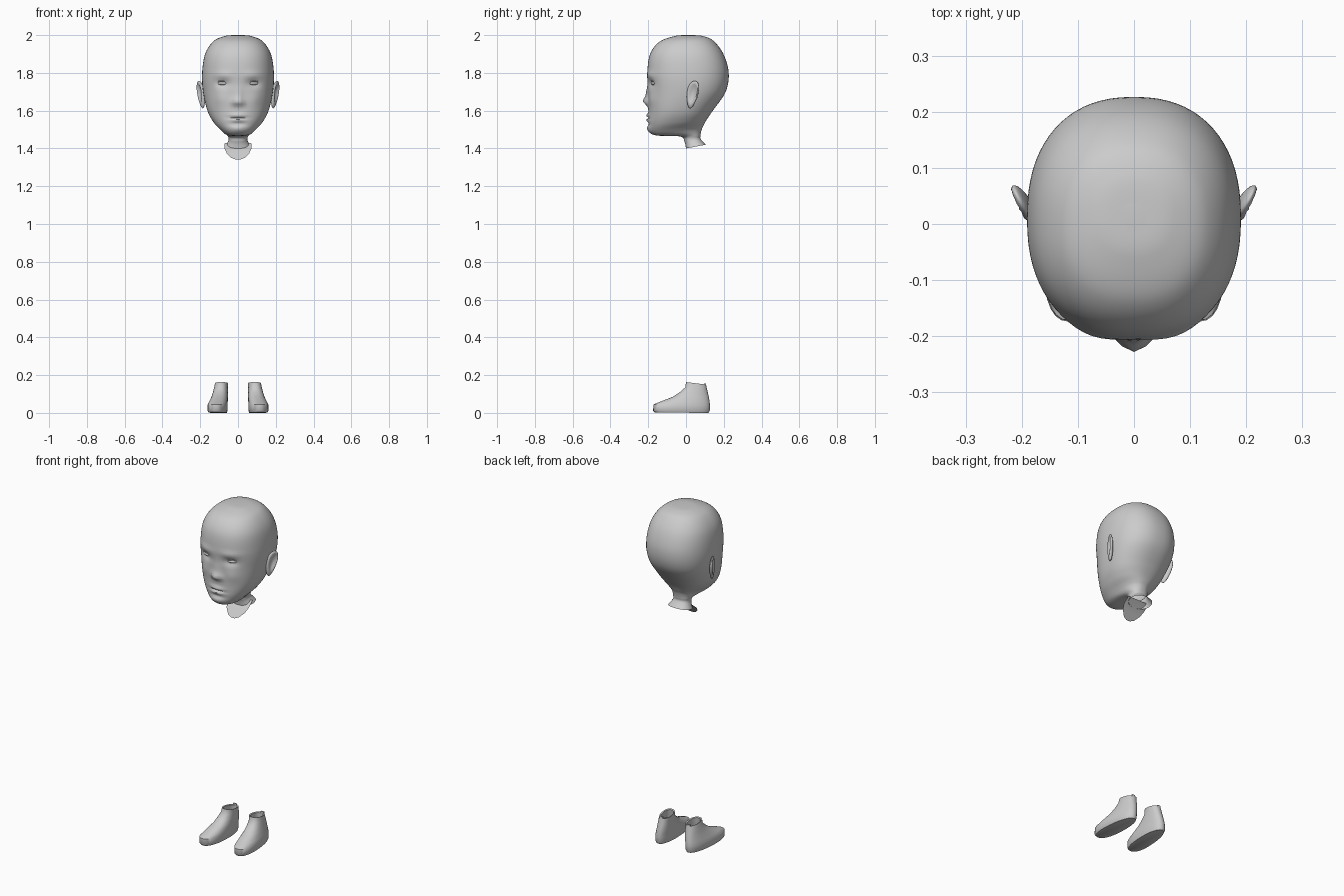
import bpy, bmesh, math
from mathutils import Matrix, Vector

cube = bpy.data.objects.get("Cube")
if cube:
    bpy.data.objects.remove(cube, do_unlink=True)

grey = bpy.data.materials.new("plain grey")
grey.use_nodes = True
colour = (0.6, 0.6, 0.6, 1)
grey.diffuse_color = colour
grey.node_tree.nodes["Principled BSDF"].inputs["Base Color"].default_value = colour


def finish(bm, name, angle=60):
    bmesh.ops.recalc_face_normals(bm, faces=bm.faces)
    mesh = bpy.data.meshes.new(name)
    bm.to_mesh(mesh)
    bm.free()
    mesh.materials.append(grey)
    obj = bpy.data.objects.new(name, mesh)
    bpy.context.collection.objects.link(obj)
    bpy.ops.object.select_all(action="DESELECT")
    obj.select_set(True)
    bpy.context.view_layer.objects.active = obj
    bpy.ops.object.shade_smooth_by_angle(angle=math.radians(angle))
    return obj


def spline(rows, steps):
    """Smoothly interpolate rows of numbers."""
    out = []
    for i in range(len(rows) - 1):
        a, b, c, d = (rows[min(max(i + k, 0), len(rows) - 1)] for k in (-1, 0, 1, 2))
        for s in range(steps):
            t = s / steps
            out.append([q + t * (r - p) / 2 + t * t * (p - 2.5 * q + 2 * r - d_ / 2)
                        + t ** 3 * (d_ - p + 3 * (q - r)) / 2
                        for p, q, r, d_ in zip(a, b, c, d)])
    return out + [list(rows[-1])]


def loft(rows, sides, power, cap_first=True):
    """Rows: front z, back z, front y, back y, half width, centre x."""
    bm = bmesh.new()
    rings = []
    for zf, zb, yf, yb, w, cx in rows:
        ring = []
        for i in range(sides):
            t = math.tau * i / sides
            s, c = math.sin(t), -math.cos(t)
            x = math.copysign(abs(s) ** (2 / power), s)
            y = math.copysign(abs(c) ** (2 / power), c)
            k = (y + 1) / 2
            ring.append(bm.verts.new((cx + w * x, yf + (yb - yf) * k, zf + (zb - zf) * k)))
        rings.append(ring)
    for a, b in zip(rings, rings[1:]):
        for i in range(sides):
            j = (i + 1) % sides
            bm.faces.new((a[i], a[j], b[j], b[i]))
    if cap_first:
        bm.faces.new(rings[0])
    return bm


# Head and neck: crown to collar
head_rows = [
    (2.0, 2.0, 0.0, 0.03, 0.015, 0),
    (1.995, 1.995, -0.06, 0.09, 0.07, 0),
    (1.965, 1.97, -0.14, 0.145, 0.13, 0),
    (1.9, 1.9, -0.19, 0.198, 0.174, 0),
    (1.8, 1.8, -0.205, 0.226, 0.19, 0),
    (1.7, 1.7, -0.2, 0.21, 0.185, 0),
    (1.6, 1.6, -0.199, 0.142, 0.162, 0),
    (1.53, 1.55, -0.2, 0.108, 0.13, 0),
    (1.485, 1.52, -0.19, 0.092, 0.094, 0),
    (1.468, 1.5, -0.15, 0.083, 0.075, 0),
    (1.463, 1.47, -0.03, 0.077, 0.054, 0),
    (1.435, 1.45, -0.008, 0.078, 0.05, 0),
    (1.4, 1.42, 0.0, 0.105, 0.068, 0),
]
# Face bumps: x, z, x spread, z spread, push forward
bumps = [
    (0, 1.65, 0.022, 0.022, 0.026), (0, 1.69, 0.016, 0.035, 0.012),
    (0.024, 1.642, 0.012, 0.012, 0.012), (0, 1.575, 0.035, 0.008, 0.013),
    (0, 1.55, 0.03, 0.008, 0.012), (0, 1.563, 0.045, 0.004, -0.009),
    (0, 1.505, 0.04, 0.022, 0.009), (0, 1.528, 0.04, 0.01, -0.006),
    (0.08, 1.743, 0.034, 0.02, -0.017), (0.08, 1.79, 0.05, 0.016, 0.006),
    (0.09, 1.66, 0.035, 0.035, 0.006),
]
bm = loft(spline(head_rows, 8), 72, 2.3)
for v in bm.verts:
    if v.co.y < -0.06 and v.co.z > 1.475:
        push = sum(d * math.exp(-((abs(v.co.x) - x) / sx) ** 2 - ((v.co.z - z) / sz) ** 2)
                   for x, z, sx, sz, d in bumps)
        v.co.y -= push * min(1, (-0.06 - v.co.y) / 0.06)
finish(bm, "head")

# Thin pointed flap below the throat
bm = bmesh.new()
edge = [(0.07, 1.43), (0.071, 1.4), (0.06, 1.375), (0.035, 1.35), (0.012, 1.341)]
outline = edge + [(-x, z) for x, z in reversed(edge)]
bm.faces.new([bm.verts.new((x, (z - 1.4) * 0.85, z)) for x, z in outline])
top = sorted(bm.verts, key=lambda v: v.co.z)[-2:]
bmesh.ops.translate(bm, verts=top, vec=(0, 0.012, 0))
bmesh.ops.triangulate(bm, faces=bm.faces)
finish(bm, "throat_flap")

for side, label in ((1, "left"), (-1, "right")):
    # Ear: flattened shell, hollowed outside, flaring backwards
    bm = bmesh.new()
    bmesh.ops.create_uvsphere(bm, u_segments=24, v_segments=16, radius=1)
    for v in bm.verts:
        x, y, z = v.co
        r = math.hypot(y - 0.1, z - 0.1)
        if x > 0:
            x -= 1.3 * max(0, 1 - (r / 0.75) ** 2)
        y *= 0.82 + 0.22 * z
        p = Vector((x * 0.014, y * 0.04, z * 0.073))
        p = Matrix.Rotation(math.radians(-27), 3, "Z") @ p
        v.co = (side * (0.196 + p.x + 0.14 * p.z), 0.034 + p.y + 0.16 * p.z, 1.685 + p.z)
    finish(bm, label + "_ear")

    # Eyeball and upper lid
    for part, z, size in (("eye", 1.745, (0.029, 0.014, 0.01)),
                          ("eyelid", 1.757, (0.036, 0.014, 0.006))):
        bm = bmesh.new()
        bmesh.ops.create_uvsphere(bm, u_segments=20, v_segments=12, radius=1)
        for v in bm.verts:
            bend = -0.007 * v.co.x ** 2 if part == "eyelid" else 0
            v.co = Vector(a * b for a, b in zip(v.co, size))
            v.co.z += bend
        bmesh.ops.rotate(bm, verts=bm.verts, matrix=Matrix.Rotation(side * 0.32, 3, "Z"))
        bmesh.ops.translate(bm, verts=bm.verts, vec=(side * 0.081, -0.169, z))
        finish(bm, label + "_" + part)

    # Shoe: sole to ankle opening, then down the lining
    shoe_rows = [
        (0.002, 0, -0.165, 0.12, 0.05, 0.107),
        (0.012, 0.012, -0.174, 0.126, 0.055, 0.108),
        (0.045, 0.04, -0.172, 0.127, 0.055, 0.107),
        (0.06, 0.06, -0.135, 0.125, 0.052, 0.104),
        (0.085, 0.085, -0.07, 0.121, 0.047, 0.099),
        (0.11, 0.11, -0.032, 0.115, 0.043, 0.096),
        (0.135, 0.135, -0.004, 0.109, 0.04, 0.093),
        (0.163, 0.15, 0.0, 0.106, 0.038, 0.09),
        (0.16, 0.147, 0.008, 0.098, 0.031, 0.09),
        (0.11, 0.11, 0.0, 0.1, 0.033, 0.094),
    ]
    bm = loft(shoe_rows, 32, 2.3)
    for v in bm.verts:
        # The toe turns outward and the heel narrows
        k = (0.127 - v.co.y) / 0.3
        v.co.x = side * (0.1 + (v.co.x - 0.1) * (0.86 + 0.16 * k) + 0.016 * (k - 0.5))
    finish(bm, label + "_shoe", 50)

    # Raised tab at the back of the ankle
    bm = bmesh.new()
    bmesh.ops.create_cube(bm, size=1)
    bmesh.ops.scale(bm, verts=bm.verts, vec=(0.02, 0.006, 0.03))
    bmesh.ops.translate(bm, verts=bm.verts, vec=(side * 0.09, 0.101, 0.143))
    finish(bm, label + "_heel_tab", 30)
